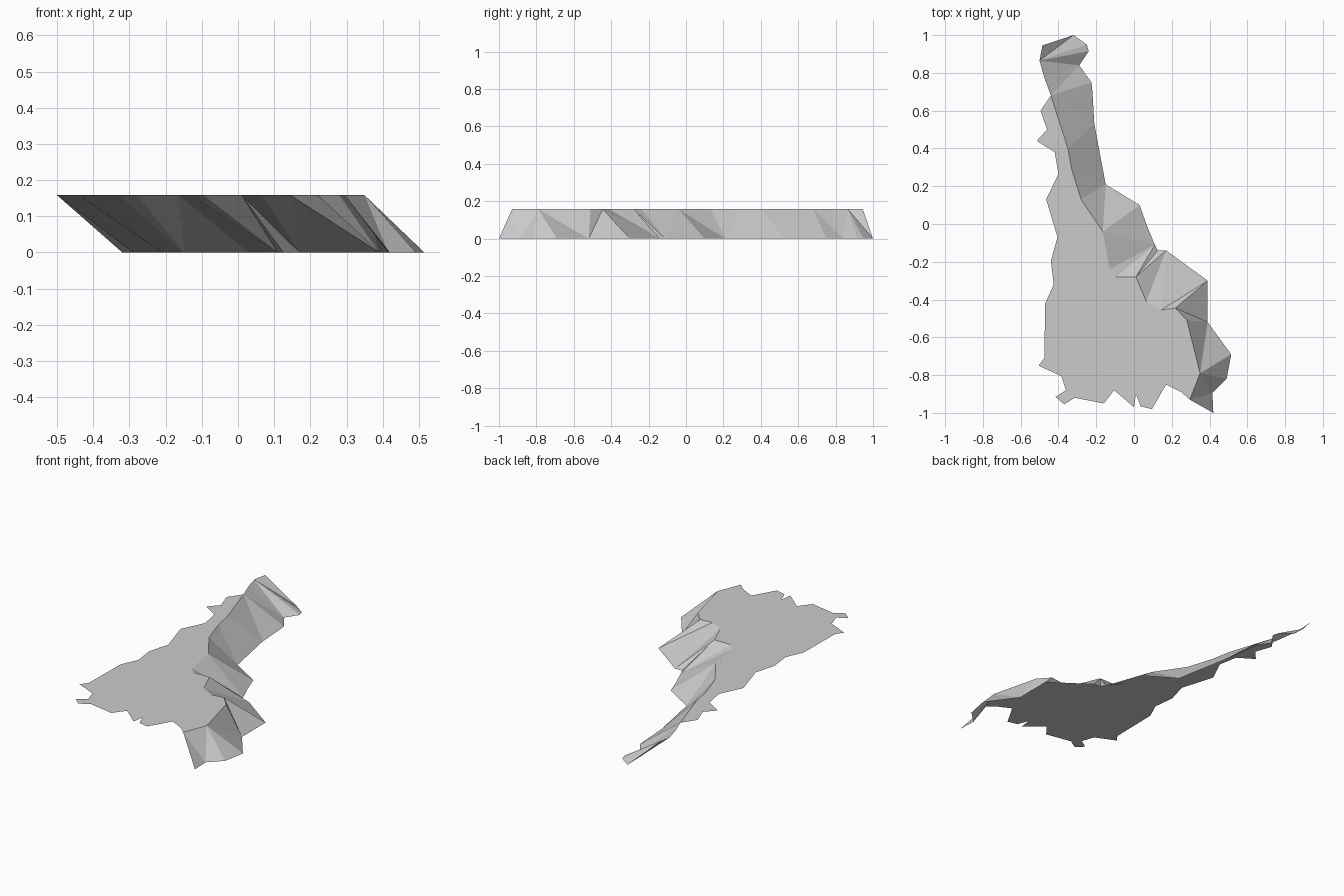
import bpy, bmesh
from mathutils import Vector

if "Cube" in bpy.data.objects:
    bpy.data.objects.remove(bpy.data.objects["Cube"])

TOP = 0.158

# cliff crest, north to south, at plateau height
crest = [(-.485, .945), (-.5, .865), (-.475, .775), (-.44, .68), (-.35, .40), (-.33, .29),
         (-.28, .13), (-.165, -.04), (-.13, -.24), (-.095, -.28), (.01, -.28),
         (.065, -.41), (.145, -.455), (.22, -.445), (.28, -.51), (.35, -.79), (.295, -.93)]
# cliff foot, north to south, on the ground
foot = [(-.32, 1), (-.25, .95), (-.24, .915), (-.29, .84), (-.225, .75), (-.22, .70),
        (-.21, .53), (-.15, .21), (.03, .10), (.065, 0), (.11, -.11), (.125, -.14),
        (.17, -.14), (.39, -.30), (.39, -.52), (.515, -.69), (.49, -.82),
        (.415, -.895), (.42, -1)]
# ragged outer edge of the plateau, from the south end back to the north
rim = [(.25, -.89), (.17, -.85), (.095, -.98), (.035, -.965), (.01, -.9), (0, -.97),
       (-.105, -.88), (-.16, -.95), (-.315, -.92), (-.37, -.955), (-.415, -.915),
       (-.36, -.88), (-.385, -.805), (-.505, -.75), (-.475, -.71), (-.47, -.42),
       (-.425, -.32), (-.44, -.195), (-.405, -.07), (-.465, .13), (-.40, .265),
       (-.42, .38), (-.515, .44), (-.46, .50), (-.495, .60)]


def finish(bm, name):
    mesh = bpy.data.meshes.new(name)
    bm.to_mesh(mesh)
    bm.free()
    bpy.context.collection.objects.link(bpy.data.objects.new(name, mesh))


def add_verts(bm, points, z):
    return [bm.verts.new((x, y, z)) for x, y in points]


# flat plateau
bm = bmesh.new()
face = bm.faces.new(add_verts(bm, crest[3:] + rim, TOP))
face.normal_update()
if face.normal.z < 0:
    face.normal_flip()
bmesh.ops.triangulate(bm, faces=[face])
finish(bm, "plateau")

# faceted cliff: zip crest and foot together along the shorter diagonal
bm = bmesh.new()
a, b = add_verts(bm, crest, TOP), add_verts(bm, foot, 0)
i = j = 0
while i < len(a) - 1 or j < len(b) - 1:
    step_crest = j == len(b) - 1 or (
        i < len(a) - 1 and
        (a[i + 1].co - b[j].co).length < (a[i].co - b[j + 1].co).length)
    if step_crest:
        bm.faces.new((a[i], a[i + 1], b[j]))
        i += 1
    else:
        bm.faces.new((a[i], b[j + 1], b[j]))
        j += 1
finish(bm, "cliff_slope")
